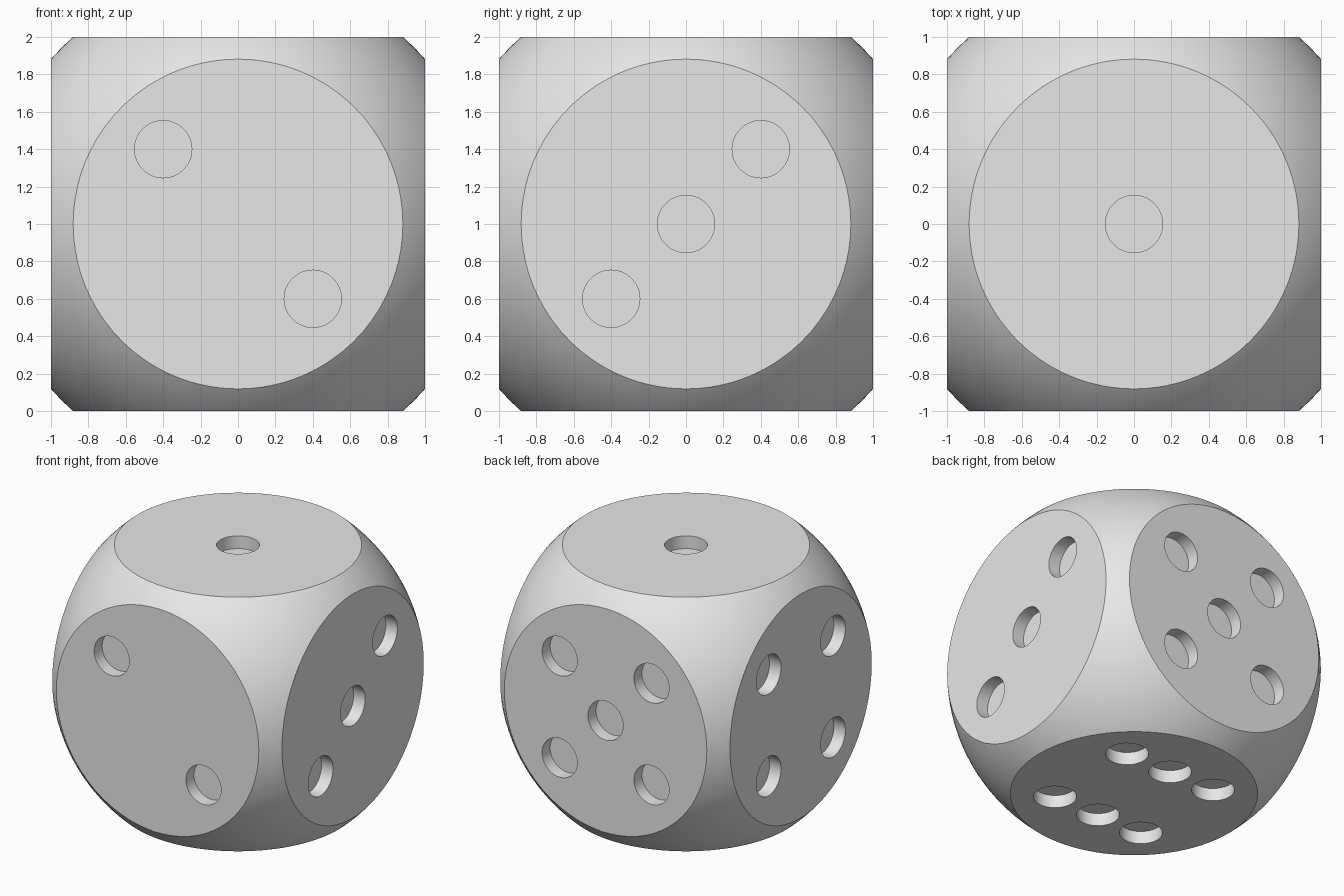
import bpy
import math
from mathutils import Matrix, Vector

if "Cube" in bpy.data.objects:
    bpy.data.objects.remove(bpy.data.objects["Cube"], do_unlink=True)

CENTRE = Vector((0, 0, 1))
PIP_RADIUS, PIP_DEPTH, SPREAD = 0.153, 0.1, 0.4

grey = bpy.data.materials.new("plain_grey")
grey.use_nodes = True
grey.diffuse_color = (0.8, 0.8, 0.8, 1)
grey.node_tree.nodes["Principled BSDF"].inputs["Base Color"].default_value = (0.8, 0.8, 0.8, 1)


def name_active(name):
    obj = bpy.context.object
    obj.name = obj.data.name = name
    obj.data.materials.append(grey)
    return obj


def apply_boolean(target, cutter, operation):
    mod = target.modifiers.new(operation.lower(), 'BOOLEAN')
    mod.object, mod.operation, mod.solver = cutter, operation, 'EXACT'
    bpy.ops.object.select_all(action='DESELECT')
    target.select_set(True)
    bpy.context.view_layer.objects.active = target
    bpy.ops.object.modifier_apply(modifier=mod.name)
    bpy.data.objects.remove(cutter, do_unlink=True)


# Rounded body: a sphere trimmed flat on six sides by a cube
bpy.ops.mesh.primitive_uv_sphere_add(segments=128, ring_count=64, radius=4 / 3, location=CENTRE)
die = name_active("die_body")
bpy.ops.mesh.primitive_cube_add(size=2, location=CENTRE)
apply_boolean(die, name_active("trim_cube"), 'INTERSECT')

# Pip patterns as (u, v) steps on each face: normal, u axis, v axis
corners = [(u, v) for u in (-1, 1) for v in (-1, 1)]
X, Y, Z = Vector((1, 0, 0)), Vector((0, 1, 0)), Vector((0, 0, 1))
faces = [
    (Z, X, Y, [(0, 0)]),
    (-Y, X, Z, [(-1, 1), (1, -1)]),
    (X, Y, Z, [(-1, -1), (0, 0), (1, 1)]),
    (-X, Y, Z, corners),
    (Y, X, Z, corners + [(0, 0)]),
    (-Z, X, Y, corners + [(0, -1), (0, 1)]),
]

# Flat-bottomed pip recesses
for normal, u_axis, v_axis, pips in faces:
    turn = normal.to_track_quat('Z', 'Y').to_matrix().to_4x4()
    for u, v in pips:
        spot = CENTRE + normal + SPREAD * (u * u_axis + v * v_axis)
        bpy.ops.mesh.primitive_cylinder_add(vertices=64, radius=PIP_RADIUS, depth=2 * PIP_DEPTH)
        cutter = name_active("pip_cutter")
        cutter.matrix_world = Matrix.Translation(spot) @ turn
        apply_boolean(die, cutter, 'DIFFERENCE')

# Smooth the curved surfaces, keep the rims crisp
bpy.ops.object.shade_smooth_by_angle(angle=math.radians(30))
